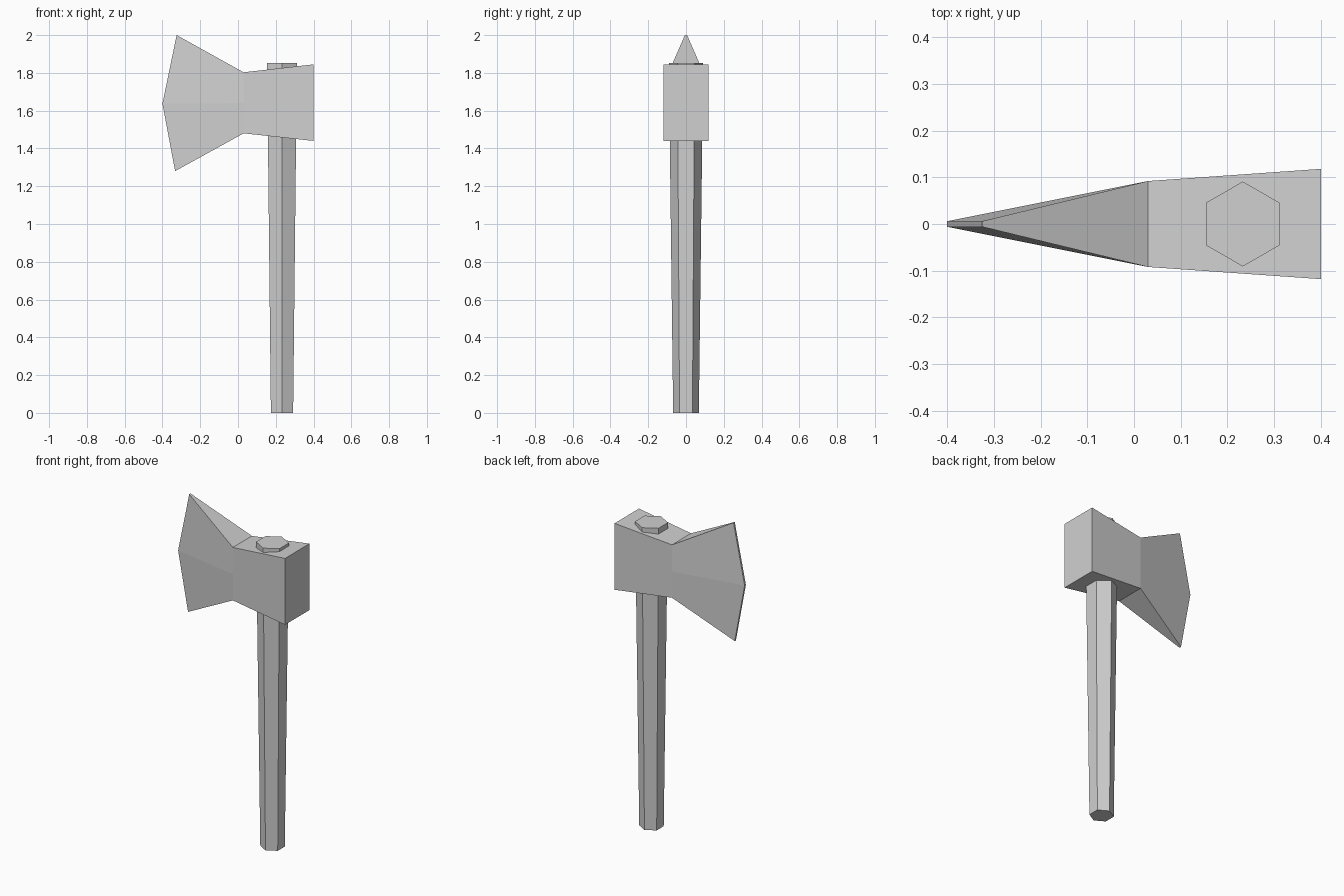
import bpy
import bmesh
from math import radians
from mathutils import Matrix

cube = bpy.data.objects.get("Cube")
if cube:
    bpy.data.objects.remove(cube, do_unlink=True)

# One plain grey for the whole tool
grey = bpy.data.materials.new("light grey")
grey.use_nodes = True
colour = (0.63, 0.63, 0.63, 1)
grey.diffuse_color = colour
grey.node_tree.nodes["Principled BSDF"].inputs["Base Color"].default_value = colour


def add_object(name, bm):
    bmesh.ops.recalc_face_normals(bm, faces=bm.faces)
    mesh = bpy.data.meshes.new(name)
    bm.to_mesh(mesh)
    bm.free()
    mesh.materials.append(grey)
    obj = bpy.data.objects.new(name, mesh)
    bpy.context.collection.objects.link(obj)


# Handle: six-sided shaft, wider towards the top
TOP = 1.853
bm = bmesh.new()
bmesh.ops.create_cone(
    bm, cap_ends=True, segments=6, radius1=0.068, radius2=0.091, depth=TOP,
    matrix=Matrix.Translation((0.233, 0, TOP / 2)) @ Matrix.Rotation(radians(0), 4, "Z"))
# Keep the corners pointing front and back
if max(v.co.y for v in bm.verts) < 0.085:
    bmesh.ops.rotate(bm, verts=bm.verts, cent=(0.233, 0, 0),
                     matrix=Matrix.Rotation(radians(30), 3, "Z"))
add_object("handle", bm)

# Head: three-point columns (x, half thickness, z) at the poll, neck and edge
poll = [(0.4, 0.118, z) for z in (1.44, 1.6425, 1.845)]
neck = [(0.03, 0.092, z) for z in (1.48, 1.64, 1.803)]
edge = [(-0.333, 0.006, 1.28), (-0.4, 0.006, 1.637), (-0.325, 0.006, 2.0)]

bm = bmesh.new()
front, back = [[[bm.verts.new((x, side * y, z)) for x, y, z in column]
                for column in (poll, neck, edge)] for side in (-1, 1)]
for i in range(2):
    for j in range(2):
        # Cheeks on both sides
        for s in (front, back):
            bm.faces.new((s[i][j], s[i + 1][j], s[i + 1][j + 1], s[i][j + 1]))
    # Top and bottom
    for j in (0, 2):
        bm.faces.new((front[i][j], front[i + 1][j], back[i + 1][j], back[i][j]))
    # Flat poll and thin cutting edge
    for c in (0, 2):
        bm.faces.new((front[c][i], front[c][i + 1], back[c][i + 1], back[c][i]))
add_object("axe_head", bm)
